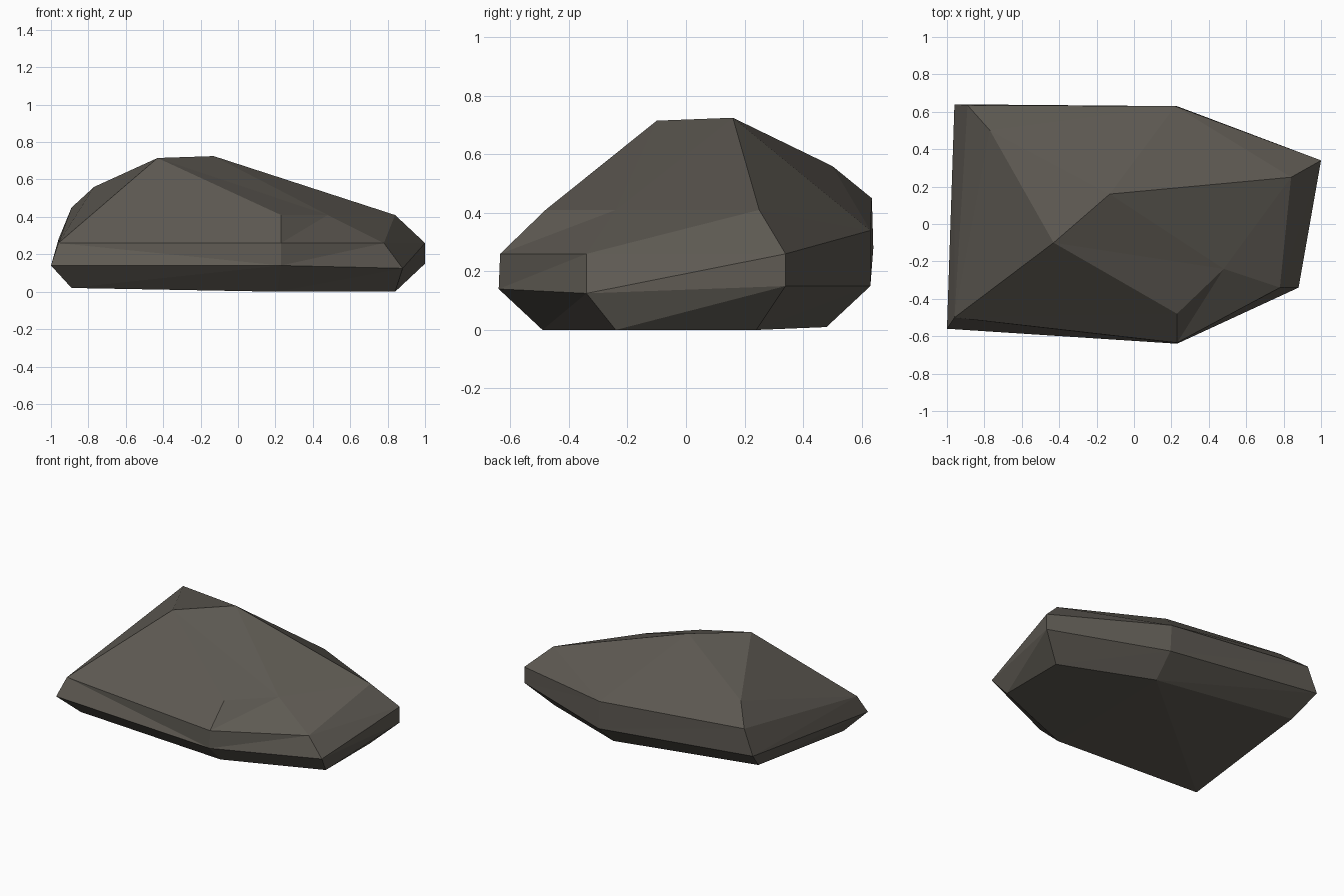
import bpy
import bmesh

default_cube = bpy.data.objects.get("Cube")
if default_cube:
    bpy.data.objects.remove(default_cube, do_unlink=True)


def make_material(name, colour):
    material = bpy.data.materials.new(name)
    material.use_nodes = True
    material.diffuse_color = colour
    material.node_tree.nodes["Principled BSDF"].inputs["Base Color"].default_value = colour
    return material


bm = bmesh.new()


def ring(*points):
    return [bm.verts.new(point) for point in points]


def face(*corners):
    bm.faces.new(corners)


def band(lower, upper, steps):
    """Join two rings with triangle pairs, split from lower to next upper."""
    for i in steps:
        j = (i + 1) % len(lower)
        face(lower[i], lower[j], upper[j])
        face(lower[i], upper[j], upper[i])


# Rings start at the front right corner and run counter-clockwise from above
base = ring((-.89, -.45, .02), (.21, -.49, 0), (.84, -.24, 0),
            (.84, .24, 0), (.22, .48, .01), (-.89, .48, .14))
girth = ring((-1, -.56, .14), (.23, -.64, .14), (.88, -.34, .125),
             (1, .34, .15), (.23, .63, .15), (-.96, .64, .28))
shoulder = ring((-.96, -.5, .26), (.23, -.635, .26), (.78, -.34, .26),
                (1, .34, .26), (.22, .63, .34), (-.89, .635, .45))

# Points of the crown
ridge_front, ridge_back = ring((-.43, -.1, .715), (-.13, .16, .725))
brow, notch, side_knob, back_knob = ring(
    (.23, -.48, .41), (.48, -.24, .41), (.84, .25, .41), (-.77, .5, .56))

# Underside and undercut
face(*reversed(base))
band(base, girth, range(len(base)))

# Steep flanks: the front and the right end split along the other diagonal
band(girth, shoulder, range(1, 5))
for i, j in ((0, 1), (5, 0)):
    if i == 0:
        face(girth[i], girth[j], shoulder[i])
        face(girth[j], shoulder[j], shoulder[i])
    else:
        face(girth[i], girth[j], shoulder[j])
        face(girth[i], shoulder[j], shoulder[i])

# Front slope and the shallow notch beside it
face(shoulder[0], shoulder[1], brow)
face(shoulder[0], brow, ridge_front)
face(shoulder[1], notch, brow)
face(shoulder[1], shoulder[2], notch)
face(shoulder[2], side_knob, notch)
face(shoulder[2], shoulder[3], side_knob)

# Broad top slope
face(ridge_front, brow, notch)
face(ridge_front, notch, ridge_back)
face(ridge_back, notch, side_knob)

# Back slope
face(side_knob, shoulder[3], shoulder[4])
face(side_knob, shoulder[4], ridge_back)
face(ridge_back, shoulder[4], back_knob)
face(shoulder[4], shoulder[5], back_knob)
face(ridge_front, ridge_back, back_knob)

# Right end slope
face(shoulder[0], ridge_front, back_knob)
face(shoulder[0], back_knob, shoulder[5])

bmesh.ops.triangulate(bm, faces=[f for f in bm.faces if len(f.verts) > 3])
bmesh.ops.recalc_face_normals(bm, faces=bm.faces)

mesh = bpy.data.meshes.new("rock")
bm.to_mesh(mesh)
bm.free()
mesh.materials.append(make_material("dark_stone", (.112, .102, .086, 1)))
rock = bpy.data.objects.new("rock", mesh)
bpy.context.collection.objects.link(rock)
